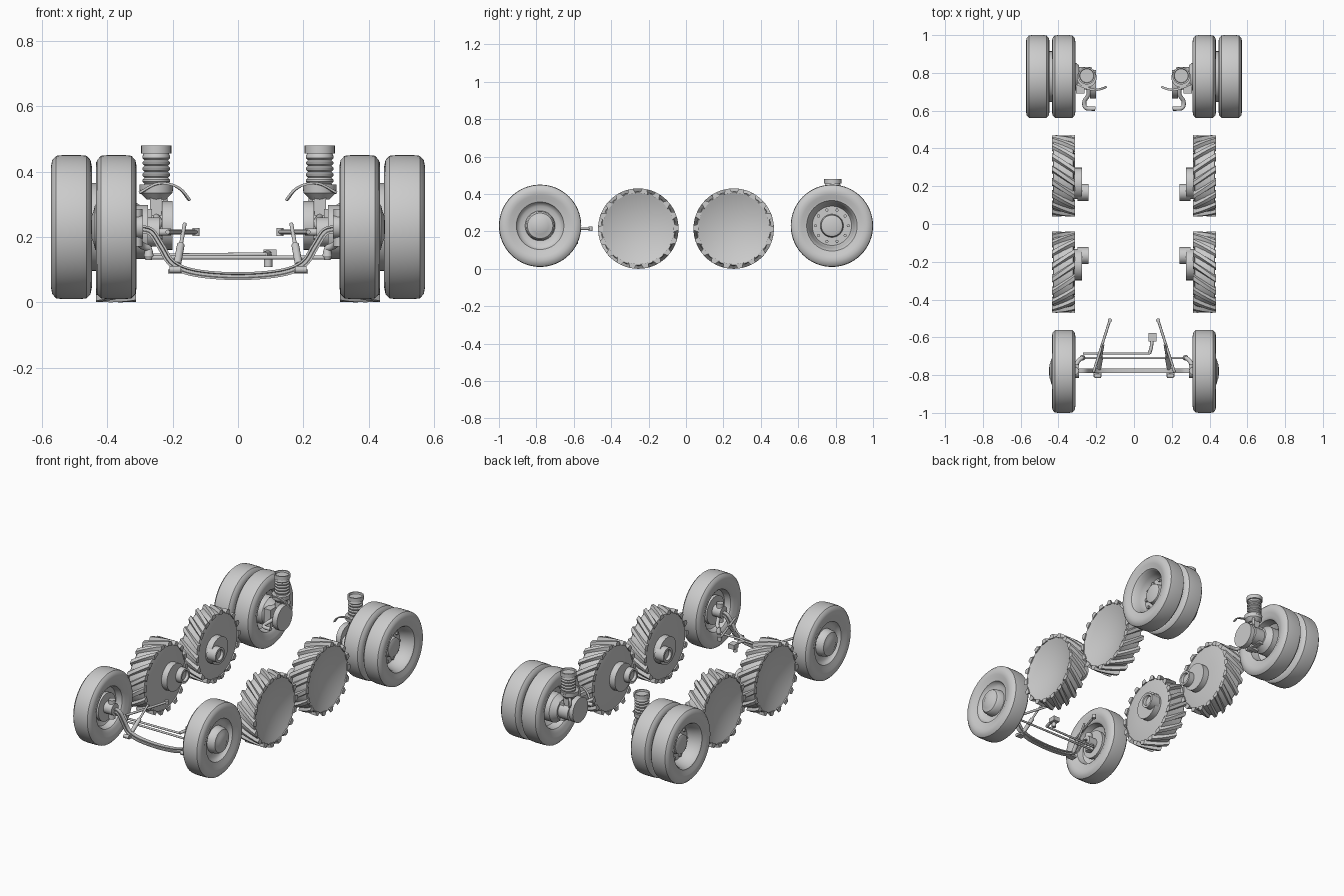
import bpy, bmesh, math
from mathutils import Vector, Matrix

if "Cube" in bpy.data.objects:
    bpy.data.objects.remove(bpy.data.objects["Cube"], do_unlink=True)

grey = bpy.data.materials.new("plain grey")
grey.use_nodes = True
grey.diffuse_color = (0.6, 0.6, 0.6, 1)
grey.node_tree.nodes["Principled BSDF"].inputs["Base Color"].default_value = (0.6, 0.6, 0.6, 1)


def finish(bm, name, mirror="X", angle=32):
    """Turn a bmesh into a shaded object, mirrored across the given axes."""
    bmesh.ops.remove_doubles(bm, verts=bm.verts, dist=1e-5)
    bmesh.ops.recalc_face_normals(bm, faces=bm.faces)
    me = bpy.data.meshes.new(name)
    bm.to_mesh(me)
    bm.free()
    me.materials.append(grey)
    me.polygons.foreach_set("use_smooth", [True] * len(me.polygons))
    me.set_sharp_from_angle(angle=math.radians(angle))
    ob = bpy.data.objects.new(name, me)
    bpy.context.scene.collection.objects.link(ob)
    if mirror:
        mod = ob.modifiers.new("mirror", "MIRROR")
        mod.use_axis = ("X" in mirror, "Y" in mirror, False)
        mod.use_mirror_merge = False
    return ob


def lathe(bm, profile, center, axis="X", steps=48):
    """Revolve (along, radius) points about an axis through the center."""
    d = Vector((1, 0, 0)) if axis == "X" else Vector((0, 0, 1))
    side = Vector((0, 1, 0))
    c = Vector(center)
    vs = [bm.verts.new(c + d * a + side * r) for a, r in profile]
    es = [bm.edges.new(p) for p in zip(vs, vs[1:])]
    bmesh.ops.spin(bm, geom=vs + es, cent=c, axis=d, angle=math.tau, steps=steps, use_merge=True)


def turned(name, profile, center, axis="X", mirror="X", steps=48):
    bm = bmesh.new()
    lathe(bm, profile, center, axis, steps)
    return finish(bm, name, mirror)


def drum(name, a, b, r, center, axis="X", mirror="X", steps=32):
    return turned(name, [(a, 0), (a, r), (b, r), (b, 0)], center, axis, mirror, steps)


def box(name, center, size, mirror="X"):
    bm = bmesh.new()
    bmesh.ops.create_cube(bm, size=1, matrix=Matrix.Translation(center) @ Matrix.Diagonal((*size, 1)))
    return finish(bm, name, mirror)


def smooth_path(pts, n=6):
    """Catmull-Rom curve through the points."""
    p = [Vector(q) for q in pts]
    if len(p) < 3:
        return p
    p = [2 * p[0] - p[1]] + p + [2 * p[-1] - p[-2]]
    out = []
    for a, b, c, d in zip(p, p[1:], p[2:], p[3:]):
        for i in range(n):
            t = i / n
            out.append(0.5 * (2 * b + (c - a) * t + (2 * a - 5 * b + 4 * c - d) * t * t
                              + (3 * b - a - 3 * c + d) * t ** 3))
    return out + [p[-2]]


def sweep(name, pts, section, mirror="X"):
    """Carry a closed (side, up) section along a path."""
    path = smooth_path(pts)
    bm = bmesh.new()
    rings = []
    for i, q in enumerate(path):
        t = (path[min(i + 1, len(path) - 1)] - path[max(i - 1, 0)]).normalized()
        ref = Vector((0, 0, 1)) if abs(t.z) < 0.93 else Vector((0, 1, 0))
        s = ref.cross(t).normalized()
        u = t.cross(s)
        rings.append([bm.verts.new(q + s * a + u * b) for a, b in section])
    n = len(section)
    for r, w in zip(rings, rings[1:]):
        for j in range(n):
            bm.faces.new((r[j], r[(j + 1) % n], w[(j + 1) % n], w[j]))
    bm.faces.new(rings[0])
    bm.faces.new(rings[-1])
    return finish(bm, name, mirror)


def disc(r, n=12):
    return [(r * math.cos(math.tau * i / n), r * math.sin(math.tau * i / n)) for i in range(n)]


def rect(w, h):
    return [(-w / 2, -h / 2), (w / 2, -h / 2), (w / 2, h / 2), (-w / 2, h / 2)]


def rod(name, pts, r, mirror="X"):
    return sweep(name, pts, disc(r), mirror)


# Tyre section from the inner bead over the tread to the outer bead
TYRE = [(0.012, .135), (0.01, .147), (0.002, .165), (0, .185), (0.004, .205), (0.016, .218),
        (0.035, .22), (0.09, .22), (0.109, .218), (0.121, .205), (0.125, .185), (0.123, .165),
        (0.115, .147), (0.113, .135)]

# Front wheels with domed hubs
front = (0, -0.78, 0.23)
turned("front_wheel", [(.385, 0), (.385, .07), (.365, .115), (.33, .125)]
       + [(x + .31, r) for x, r in TYRE]
       + [(.42, .127), (.405, .12), (.395, .105), (.392, .08), (.425, .076), (.437, .068),
          (.443, .045), (.448, .035), (.45, 0)], front, steps=64)

# Rear dual wheels
rear = (0, 0.78, 0.23)
turned("rear_inner_wheel", [(.40, 0), (.40, .09), (.38, .118), (.33, .125)]
       + [(x + .31, r) for x, r in TYRE] + [(.43, .12), (.43, 0)], rear, steps=64)
turned("rear_outer_wheel", [(.45, 0), (.45, .12)] + [(x + .447, r) for x, r in TYRE]
       + [(.55, .127), (.515, .118), (.495, .112), (.48, .105), (.48, .062), (.515, .057),
          (.52, .045), (.52, 0)], rear, steps=64)
drum("dual_spacer", .42, .46, .135, rear)
bm = bmesh.new()
for i in range(10):
    a = math.tau * i / 10
    lathe(bm, [(.47, 0), (.47, .009), (.492, .009), (.492, 0)],
          (0, rear[1] + .088 * math.cos(a), rear[2] + .088 * math.sin(a)), steps=6)
finish(bm, "wheel_nuts")

# Lugged wheels: dished core, slanted tread blocks and offset hubs
mid = Vector((0, 0.255, 0.215))
dish = [(.43 - .04 * (1 - (r / .195) ** 2), r) for r in (.195, .17, .14, .1, .05, 0)]
turned("lugged_core", [(.312, 0), (.312, .09), (.318, .18), (.322, .196), (.425, .199)] + dish,
       mid, mirror="XY", steps=72)
bm = bmesh.new()
LUGS = 18
for i in range(LUGS):
    rings = []
    for k in range(6):
        t = k / 5
        a = math.tau * i / LUGS + .40 * (t - .5)
        ring = []
        for da, r in ((-.12, .19), (-.06, .215), (.05, .215), (.10, .19)):
            ring.append(bm.verts.new(mid + Vector((.312 + .123 * t, r * math.sin(a + da),
                                                   r * math.cos(a + da)))))
        rings.append(ring)
    for p, q in zip(rings, rings[1:]):
        for j in range(4):
            bm.faces.new((p[j], p[(j + 1) % 4], q[(j + 1) % 4], q[j]))
    bm.faces.new(rings[0])
    bm.faces.new(rings[-1])
finish(bm, "tread_lugs", "XY", 25)
drum("hub_flange", .275, .32, .083, (0, .215, .215), mirror="XY")
turned("hub_shaft", [(.255, 0), (.255, .028), (.24, .032), (.24, .045), (.30, .045), (.30, 0)],
       (0, .168, .215), mirror="XY", steps=32)

# Front beam axle: web with an upper and a lower flange
beam = [(-.3, .225), (-.265, .215), (-.235, .17), (-.2, .118), (-.13, .09), (0, .08),
        (.13, .09), (.2, .118), (.235, .17), (.265, .215), (.3, .225)]
beam = [(x, -.777, z) for x, z in beam]
sweep("axle_beam", beam, [(-.013, -.012), (.013, -.012), (.013, -.006), (.005, -.004), (.005, .004),
                          (.013, .006), (.013, .012), (-.013, .012), (-.013, .006), (-.005, .004),
                          (-.005, -.004), (-.013, -.006)], mirror="")
drum("kingpin", .17, .285, .02, (.312, -.777, 0), "Z", steps=20)
drum("front_spindle", .29, .40, .035, front)
drum("front_brake_disc", .345, .365, .085, front)

# Steering linkage
rod("tie_rod", [(-.28, -.71, .137), (.28, -.71, .137)], .006, "")
rod("drag_link", [(-.27, -.685, .143), (-.08, -.685, .145), (.085, -.685, .147)], .006, "")
rod("pitman_arm", [(.082, -.685, .147), (.092, -.65, .15), (.095, -.6, .145)], .009, "")
box("steering_box", (.098, -.6, .147), (.04, .045, .028), "")
drum("steering_box_foot", .108, .14, .013, (.092, -.61, 0), "Z", "", 16)
turned("tie_rod_end", [(.13, 0), (.13, .01), (.142, .015), (.158, .012), (.172, .007), (.172, 0)],
       (.273, -.708, 0), "Z", steps=16)
rod("steering_arm", [(.273, -.708, .165), (.295, -.725, .175), (.315, -.765, .195)], .011)

# Radius rods, dampers and their seats
rod("radius_rod", [(.215, -.785, .215), (.128, -.51, .215)], .007)
drum("radius_rod_eye", .203, .227, .011, (.128, -.51, 0), "Z", steps=16)
rod("damper_rod", [(.19, -.79, .092), (.163, -.64, .24)], .006)
rod("damper_body", [(.186, -.765, .115), (.175, -.705, .175)], .012)
box("damper_seat", (.193, -.79, .094), (.042, .04, .012))
drum("damper_bush", .175, .21, .011, (0, -.805, .1), steps=16)

# Rear air springs with ribbed bellows
rings = []
for i in range(6):
    z = .345 + i * .018
    rings += [(z, .036), (z + .006, .042), (z + .012, .042)]
turned("air_spring", [(.325, 0), (.325, .03)] + rings
       + [(.455, .038), (.455, .046), (.48, .046), (.48, .038), (.47, .036), (.47, 0)],
       (.25, .785, 0), "Z", steps=32)
turned("spring_seat", [(.315, 0), (.315, .03), (.335, .05), (.36, .052), (.36, 0)],
       (.25, .775, 0), "Z", steps=32)
box("spring_post", (.252, .775, .28), (.035, .06, .1))

# Rear axle ends, brakes and brackets
drum("rear_axle_stub", .225, .41, .05, rear)
turned("rear_brake_drum", [(.29, 0), (.29, .06), (.325, .085), (.405, .085), (.405, 0)], rear)
axle_cap = drum("rear_axle_cap", .2, .232, .075, (0, .74, .235))
box("rear_caliper", (.285, .75, .23), (.045, .12, .11))
rod("rear_link_arm", [(.25, .75, .26), (.24, .69, .24), (.262, .65, .22), (.255, .615, .215),
                      (.205, .61, .215)], .011)
sweep("guard_strip", [(.148, .725, .312), (.175, .715, .345), (.21, .71, .362), (.25, .72, .362),
                      (.3, .74, .335)], rect(.012, .007))
rod("rear_hose", [(.235, .80, .34), (.22, .81, .30), (.235, .80, .25)], .008)
sweep("rear_lower_strap", [(.31, .74, .165), (.27, .73, .175), (.235, .72, .2)], rect(.03, .012))
